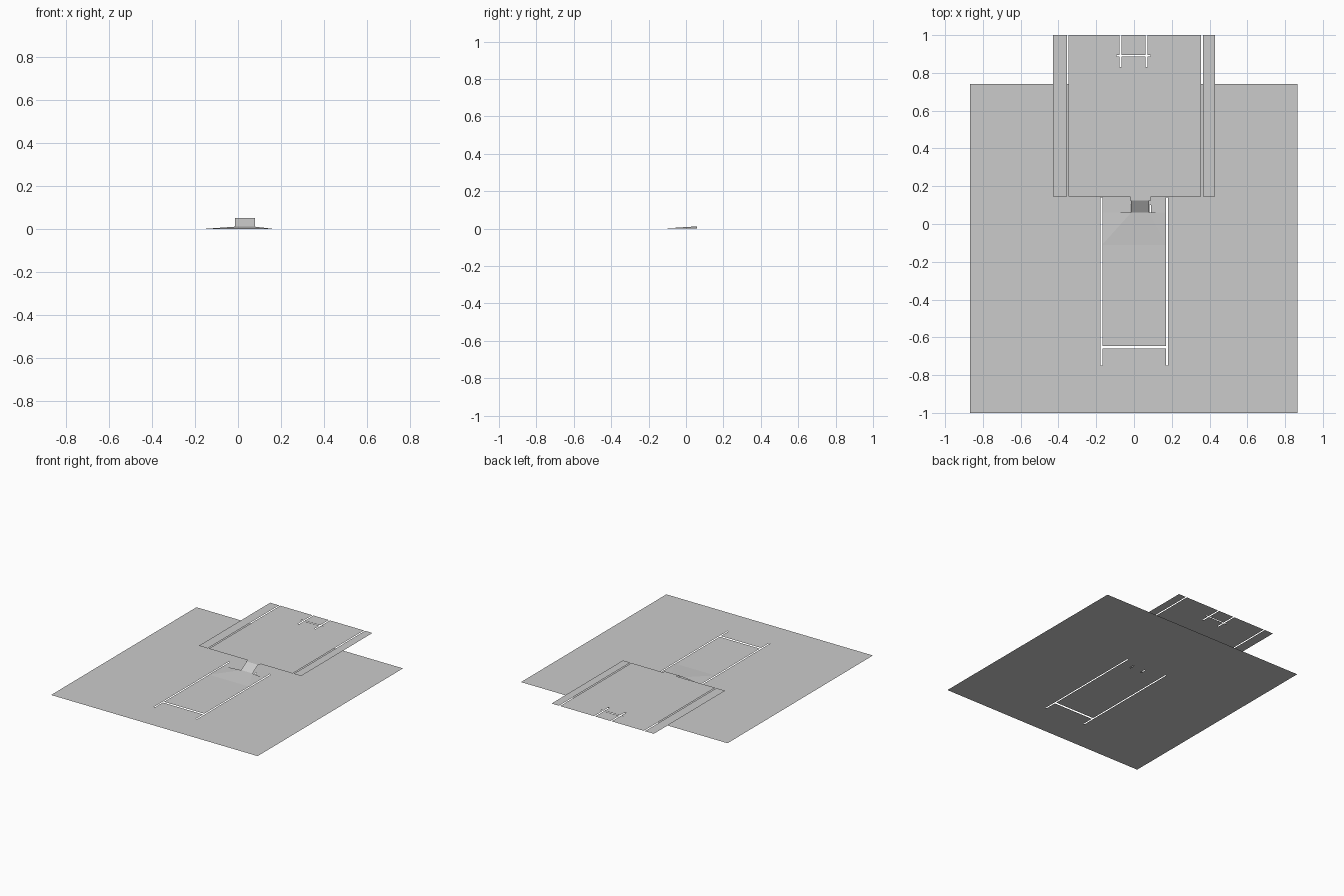
import bpy

if "Cube" in bpy.data.objects:
    bpy.data.objects.remove(bpy.data.objects["Cube"])


def make_mesh(name, verts, faces):
    mesh = bpy.data.meshes.new(name)
    mesh.from_pydata(verts, [], faces)
    mesh.update()
    obj = bpy.data.objects.new(name, mesh)
    bpy.context.collection.objects.link(obj)
    return obj


def slotted_sheet(name, outline, slots, z):
    """Flat sheet (x0, x1, y0, y1) with rectangular slots left open."""
    x0, x1, y0, y1 = outline
    xs = sorted({x0, x1, *(v for s in slots for v in s[:2] if x0 < v < x1)})
    ys = sorted({y0, y1, *(v for s in slots for v in s[2:] if y0 < v < y1)})
    n = len(xs)
    verts = [(x, y, z) for y in ys for x in xs]
    faces = []
    for j in range(len(ys) - 1):
        for i in range(n - 1):
            cx, cy = (xs[i] + xs[i + 1]) / 2, (ys[j] + ys[j + 1]) / 2
            if not any(a < cx < b and c < cy < d for a, b, c, d in slots):
                k = j * n + i
                faces.append((k, k + 1, k + n + 1, k + n))
    return make_mesh(name, verts, faces)


Z_TOP, Z_MID = 0.053, 0.012
RX0, RX1 = -0.015, 0.08

# Lower ground sheet with long line slots, a cross slot and ramp side gaps
ground_slots = [(x - 0.005, x + 0.005, -0.75, 0.14) for x in (-0.173, 0.174)]
ground_slots += [(-0.168, 0.169, -0.66, -0.645)]
ground_slots += [(x - 0.004, x + 0.004, 0.06, 0.1) for x in (-0.015, 0.085)]
slotted_sheet("lower_ground", (-0.868, 0.865, -1.0, 0.742), ground_slots, 0.0)

# Upper sheet with side lines and a small double line with a crossbar
upper_slots = [(x - 0.005, x + 0.005, 0.145, 1.0) for x in (-0.351, 0.361)]
upper_slots += [(x - 0.005, x + 0.005, 0.83, 1.0) for x in (-0.072, 0.066)]
upper_slots += [(-0.093, 0.088, 0.888, 0.895)]
slotted_sheet("upper_ground", (-0.43, 0.428, 0.145, 1.0), upper_slots, Z_TOP)

# Short lip where the upper sheet meets the steep ramp
slotted_sheet("upper_lip", (-0.02, 0.09, 0.125, 0.145), [], Z_TOP)

# Steep ramp between the levels
make_mesh("steep_ramp",
          [(RX0, 0.06, Z_MID), (RX1, 0.06, Z_MID),
           (RX1, 0.125, Z_TOP), (RX0, 0.125, Z_TOP)],
          [(0, 1, 2, 3)])

# Shallow apron with a front slope and two side slopes
make_mesh("shallow_apron",
          [(-0.168, -0.11, 0.001), (0.169, -0.11, 0.001), (0.169, 0.06, 0.001),
           (-0.168, 0.06, 0.001), (RX0, 0.06, Z_MID), (RX1, 0.06, Z_MID)],
          [(0, 1, 5, 4), (1, 2, 5), (3, 0, 4)])
